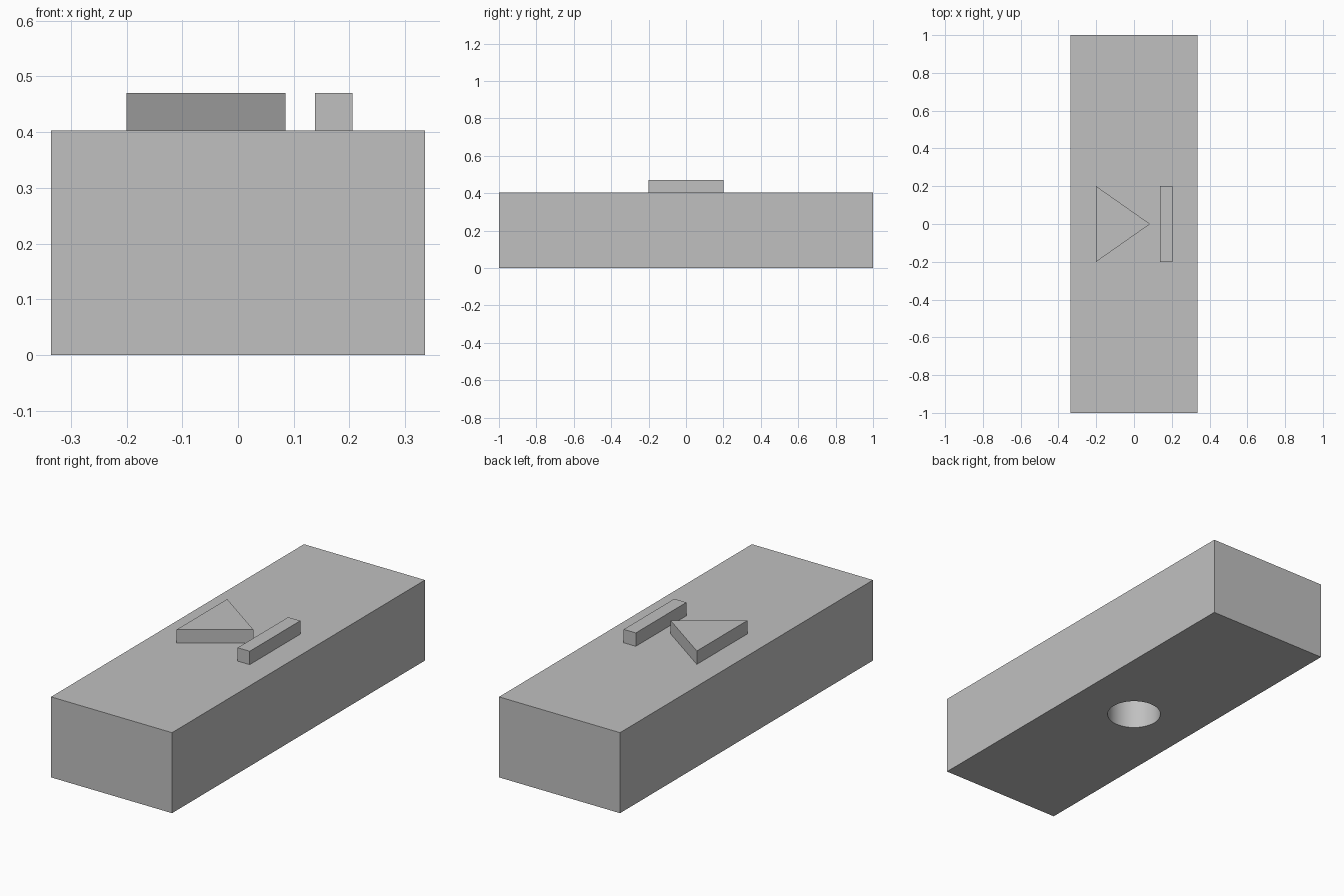
import bpy, bmesh

cube = bpy.data.objects.get("Cube")
if cube:
    bpy.data.objects.remove(cube, do_unlink=True)

GREY = (0.53, 0.53, 0.53, 1)
HALF_X, HALF_Y = 0.335, 1.0
BODY_TOP, SYMBOL_TOP = 0.403, 0.47
HOLE_RADIUS, HOLE_DEPTH = 0.127, 0.27

mat = bpy.data.materials.new("plain grey")
mat.use_nodes = True
mat.diffuse_color = GREY
bsdf = next(n for n in mat.node_tree.nodes if n.type == "BSDF_PRINCIPLED")
bsdf.inputs["Base Color"].default_value = GREY


def prism(name, outline, z0, z1):
    """Extrude a flat counter-clockwise outline from z0 up to z1."""
    bm = bmesh.new()
    face = bm.faces.new([bm.verts.new((x, y, z0)) for x, y in outline])
    moved = bmesh.ops.extrude_face_region(bm, geom=[face])["geom"]
    top = [v for v in moved if isinstance(v, bmesh.types.BMVert)]
    bmesh.ops.translate(bm, verts=top, vec=(0, 0, z1 - z0))
    bmesh.ops.recalc_face_normals(bm, faces=bm.faces)
    mesh = bpy.data.meshes.new(name)
    bm.to_mesh(mesh)
    bm.free()
    mesh.materials.append(mat)
    obj = bpy.data.objects.new(name, mesh)
    bpy.context.collection.objects.link(obj)
    return obj


def rectangle(x0, x1, y0, y1):
    return [(x0, y0), (x1, y0), (x1, y1), (x0, y1)]


# Main block
body = prism("body", rectangle(-HALF_X, HALF_X, -HALF_Y, HALF_Y), 0, BODY_TOP)

# Raised symbols on top
prism("triangle_symbol", [(-0.2, -0.2), (0.085, 0), (-0.2, 0.2)], BODY_TOP, SYMBOL_TOP)
prism("bar_symbol", rectangle(0.138, 0.205, -0.2, 0.2), BODY_TOP, SYMBOL_TOP)

# Blind round hole in the underside
bpy.ops.mesh.primitive_cylinder_add(vertices=64, radius=HOLE_RADIUS,
                                    depth=2 * HOLE_DEPTH, location=(0, 0, 0))
cutter = bpy.context.object
cutter.name = "hole_cutter"
cutter.data.materials.append(mat)

cut = body.modifiers.new("underside_hole", "BOOLEAN")
cut.operation = "DIFFERENCE"
cut.solver = "EXACT"
cut.object = cutter
bpy.ops.object.select_all(action="DESELECT")
body.select_set(True)
bpy.context.view_layer.objects.active = body
bpy.ops.object.modifier_apply(modifier=cut.name)
bpy.data.objects.remove(cutter, do_unlink=True)
bpy.ops.object.shade_smooth_by_angle()
